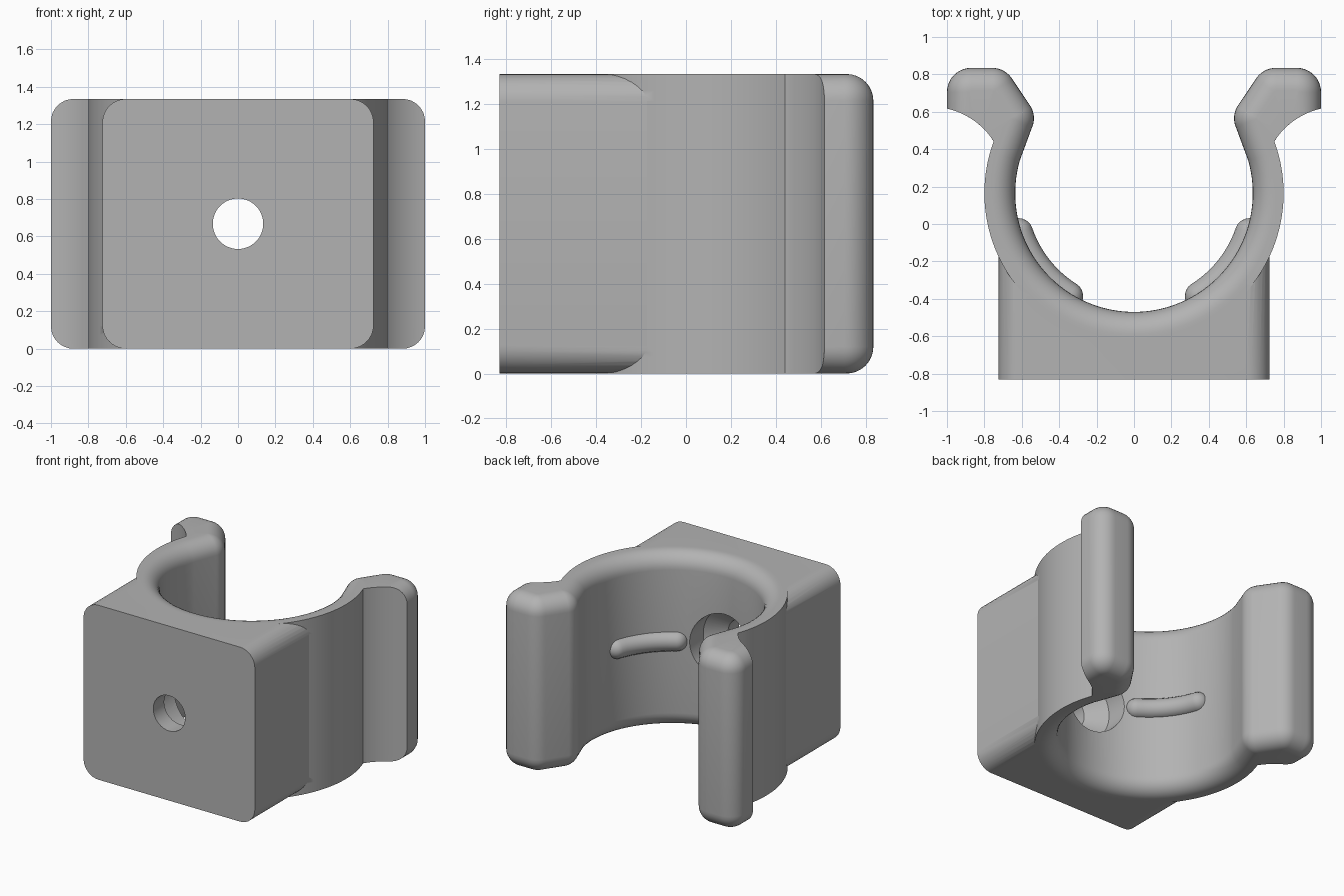
import bpy, bmesh
from math import sin, cos, pi, radians, sqrt

if "Cube" in bpy.data.objects:
    bpy.data.objects.remove(bpy.data.objects["Cube"])

H, CY, MID = 1.335, 0.165, 0.668      # height, bore centre, mid height
R_IN, R_OUT, FILLET = 0.635, 0.8, 0.12

grey = bpy.data.materials.new("plain grey")
grey.use_nodes = True
grey.diffuse_color = (0.45, 0.45, 0.45, 1)
grey.node_tree.nodes["Principled BSDF"].inputs["Base Color"].default_value = (0.45, 0.45, 0.45, 1)


def make(name, verts, faces):
    bm = bmesh.new()
    vs = [bm.verts.new(v) for v in verts]
    for f in faces:
        bm.faces.new([vs[i] for i in f])
    bmesh.ops.remove_doubles(bm, verts=bm.verts, dist=1e-5)
    bmesh.ops.dissolve_degenerate(bm, edges=bm.edges, dist=1e-6)
    bmesh.ops.recalc_face_normals(bm, faces=bm.faces)
    me = bpy.data.meshes.new(name)
    bm.to_mesh(me)
    bm.free()
    me.materials.append(grey)
    ob = bpy.data.objects.new(name, me)
    bpy.context.collection.objects.link(ob)
    return ob


def loft(name, rings):
    """Skin closed rings of equal size and cap both ends."""
    n = len(rings[0])
    faces = [(k * n + i, k * n + (i + 1) % n, (k + 1) * n + (i + 1) % n, (k + 1) * n + i)
             for k in range(len(rings) - 1) for i in range(n)]
    last = (len(rings) - 1) * n
    faces += [tuple(range(n)), tuple(range(last, last + n))]
    return make(name, [p for r in rings for p in r], faces)


def arc(cx, cy, r, a0, a1, n):
    return [(cx + r * cos(radians(a0 + (a1 - a0) * i / n)),
             cy + r * sin(radians(a0 + (a1 - a0) * i / n))) for i in range(n + 1)]


def boolean(ob, other, op):
    m = ob.modifiers.new(op, "BOOLEAN")
    m.object, m.operation, m.solver = other, op, "EXACT"
    bpy.context.view_layer.objects.active = ob
    bpy.ops.object.modifier_apply(modifier=m.name)
    bpy.data.objects.remove(other)


def chains(d):
    """Inner and outer outline of the clip with the inner one set back by d."""
    inner = arc(0, CY, R_IN + d, -90, 16, 36)
    inner += arc(0.66, 0.565, 0.125 - d, 205, 150, 8)
    inner += arc(0.76, 0.705, 0.13 - d, 150, 90, 8)
    inner += arc(0.87, 0.705, 0.13 - d, 90, 0, 10)
    back = lambda x: 0.23 + sqrt(0.396 ** 2 - (x - 1.085) ** 2)
    inner.append((1 - d, back(1 - d)))
    outer = arc(0, CY, R_OUT, -90, 20.2, 36)
    m = len(inner) - len(outer)
    for i in range(1, m + 1):
        x = outer[36][0] + (1 - d - outer[36][0]) * i / m
        outer.append((x, back(x)))
    both = lambda c: [(-x, y) for x, y in reversed(c[1:])] + c
    return both(inner), both(outer)


# C-shaped clip with flared lips, inner edges rounded top and bottom
steps = [(FILLET * (1 - sin(a)), FILLET * (1 - cos(a))) for a in [pi / 2 * i / 8 for i in range(9)]]
layers = [(z, d) for z, d in reversed(steps)] + [(H - z, d) for z, d in steps]
verts, faces = [], []
for z, d in layers:
    p, q = chains(d)
    n = len(p)
    verts += [(x, y, z) for x, y in p + q]
top = (len(layers) - 1) * 2 * n
for i in range(n - 1):
    for b in (0, top):
        faces.append((b + i, b + i + 1, b + n + i + 1, b + n + i))
    for k in range(len(layers) - 1):
        for s in (k * 2 * n, k * 2 * n + n):
            faces.append((s + i, s + i + 1, s + 2 * n + i + 1, s + 2 * n + i))
clip = make("pipe_clip", verts, faces)

# Mounting block with rounded corners, hollowed to seat the clip
W, C = 0.725, 0.125
section = []
for cx, cz, a in ((W - C, H - C, 0), (C - W, H - C, 90), (C - W, C, 180), (W - C, C, 270)):
    section += arc(cx, cz, C, a, a + 90, 8)
block = loft("mounting_block", [[(x, y, z) for x, z in section] for y in (-0.832, -0.174)])
bore = loft("bore_cutter", [[(x, y, z) for x, y in arc(0, CY, 0.775, 0, 357, 119)] for z in (-0.1, H + 0.1)])
boolean(block, bore, "DIFFERENCE")
boolean(clip, block, "UNION")

# Screw hole with a recess for the head
hole = [(-1, 0.135), (-0.7, 0.135), (-0.58, 0.26), (-0.2, 0.26)]
cutter = loft("screw_cutter", [[(x, y, z) for x, z in arc(0, MID, r, 0, 352.5, 47)] for y, r in hole])
boolean(clip, cutter, "DIFFERENCE")

# Grip ribs inside the bore
TUBE, PATH = 0.075, 0.65
cap = TUBE / PATH
a0, a1 = radians(-64.5) + cap, radians(-12) - cap
ends = [pi / 2 * i / 6 for i in range(7)]
stations = [(a0 - cap * cos(t), TUBE * max(sin(t), 0.02)) for t in ends]
stations += [(a0 + (a1 - a0) * i / 12, TUBE) for i in range(1, 12)]
stations += [(a1 + cap * cos(t), TUBE * max(sin(t), 0.02)) for t in reversed(ends)]
parts = [clip]
for side, name in ((1, "left_grip_rib"), (-1, "right_grip_rib")):
    rings = [[(side * (PATH + u) * cos(a), CY + (PATH + u) * sin(a), MID + w)
              for u, w in arc(0, 0, r, 0, 337.5, 15)] for a, r in stations]
    parts.append(loft(name, rings))

for ob in parts:
    bpy.ops.object.select_all(action="DESELECT")
    ob.select_set(True)
    bpy.context.view_layer.objects.active = ob
    bpy.ops.object.shade_smooth_by_angle(angle=radians(30))
